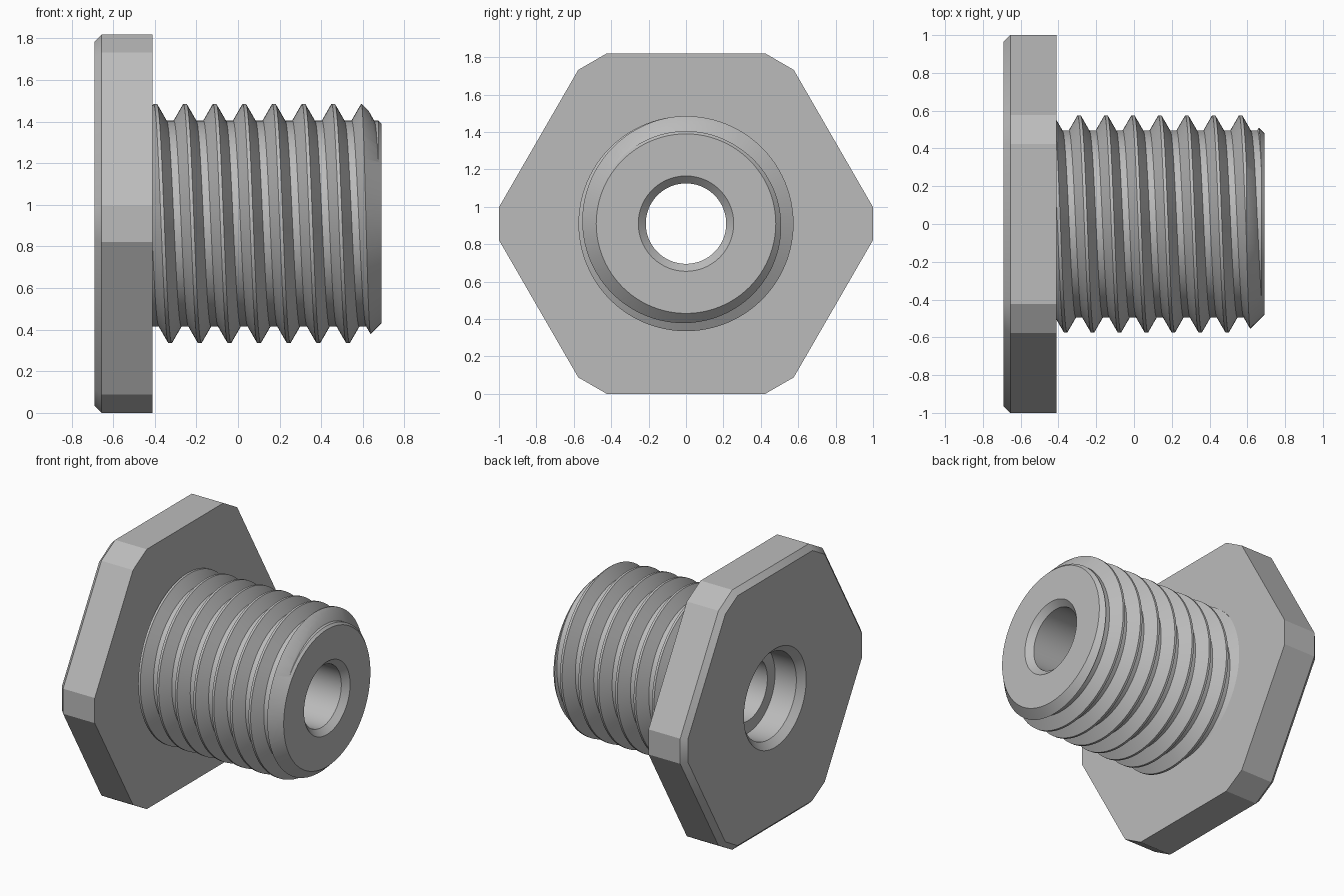
import bpy, bmesh, math
from mathutils import Vector

cube = bpy.data.objects.get("Cube")
if cube:
    bpy.data.objects.remove(cube, do_unlink=True)

AXIS_Z = 0.91
BACK, SEAT, TIP = -0.69, -0.41, 0.69
ROOT, CREST, PITCH = 0.495, 0.575, 0.1425
STEPS = 96

steel = bpy.data.materials.new("plain grey steel")
steel.use_nodes = True
steel.diffuse_color = (0.5, 0.5, 0.5, 1)
steel.node_tree.nodes["Principled BSDF"].inputs["Base Color"].default_value = (0.5, 0.5, 0.5, 1)


def polar(x, r, a):
    return Vector((x, r * math.cos(a), AXIS_Z + r * math.sin(a)))


def finish(bm, name):
    bmesh.ops.recalc_face_normals(bm, faces=bm.faces)
    mesh = bpy.data.meshes.new(name)
    bm.to_mesh(mesh)
    bm.free()
    mesh.materials.append(steel)
    obj = bpy.data.objects.new(name, mesh)
    bpy.context.collection.objects.link(obj)
    return obj


def loft(rings, name):
    """Solid through a row of rings, capped at both ends."""
    bm = bmesh.new()
    loops = [[bm.verts.new(p) for p in ring] for ring in rings]
    for a, b in zip(loops, loops[1:]):
        for i in range(len(a)):
            j = (i + 1) % len(a)
            bm.faces.new((a[i], a[j], b[j], b[i]))
    bm.faces.new(loops[0])
    bm.faces.new(loops[-1])
    return finish(bm, name)


def lathe(profile, name):
    angles = [math.tau * i / STEPS for i in range(STEPS)]
    return loft([[polar(x, r, a) for a in angles] for x, r in profile], name)


def apply_booleans(obj, cuts):
    for cutter, operation in cuts:
        mod = obj.modifiers.new("cut", 'BOOLEAN')
        mod.operation, mod.object, mod.solver = operation, cutter, 'EXACT'
    graph = bpy.context.evaluated_depsgraph_get()
    mesh = bpy.data.meshes.new_from_object(obj.evaluated_get(graph))
    obj.modifiers.clear()
    obj.data = mesh


# Hexagonal flange with clipped corners and a chamfered outer face
def flange_ring(x, inset):
    flat, corner = 0.91 - inset, 1.0 - inset
    points = []
    for i in range(12):
        # intersection of neighbouring flat and corner sides
        a, b = math.radians(30 * i), math.radians(30 * i + 30)
        da, db = (corner, flat) if i % 2 == 0 else (flat, corner)
        s = math.sin(b - a)
        y = (da * math.sin(b) - db * math.sin(a)) / s
        z = (db * math.cos(a) - da * math.cos(b)) / s
        points.append(Vector((x, y, AXIS_Z + z)))
    return points


flange = loft([flange_ring(BACK, 0.035), flange_ring(BACK + 0.035, 0),
               flange_ring(SEAT, 0)], "hex_flange")

# Helical thread: one tooth profile repeated along a screw surface
tooth = [(-0.054, ROOT), (-0.008, CREST), (0.008, CREST), (0.054, ROOT)]
turns = 13
bm = bmesh.new()
columns = []
for i in range(STEPS):
    a = math.tau * i / STEPS
    start = 0.03 + PITCH * (i / STEPS - 0.25) - 6 * PITCH
    columns.append([bm.verts.new(polar(start + t * PITCH + dx, r, a))
                    for t in range(turns) for dx, r in tooth])
for i in range(STEPS):
    here, nxt = columns[i], columns[(i + 1) % STEPS]
    shift = len(tooth) if i == STEPS - 1 else 0
    for k in range(len(here) - 1 - shift):
        bm.faces.new((here[k], here[k + 1], nxt[k + 1 + shift], nxt[k + shift]))
for x, side in ((SEAT - 0.07, -1), (TIP + 0.02, 1)):
    geom = bm.verts[:] + bm.edges[:] + bm.faces[:]
    bmesh.ops.bisect_plane(bm, geom=geom, plane_co=(x, 0, 0),
                           plane_no=(side, 0, 0), clear_outer=True)
bmesh.ops.holes_fill(bm, edges=[e for e in bm.edges if e.is_boundary])
shank = finish(bm, "threaded_shank")

# Envelope that chamfers the tip, and the stepped bore
envelope = lathe([(-0.6, 0.7), (TIP - 0.22, 0.7), (TIP, 0.48)], "tip_envelope")
bore = lathe([(BACK - 0.05, 0.395), (BACK + 0.045, 0.30), (BACK + 0.21, 0.30),
              (BACK + 0.21, 0.215), (TIP - 0.04, 0.215), (TIP + 0.05, 0.305)],
             "bore_cutter")
apply_booleans(shank, [(envelope, 'INTERSECT'), (bore, 'DIFFERENCE')])
apply_booleans(flange, [(bore, 'DIFFERENCE')])
for helper in (envelope, bore):
    bpy.data.objects.remove(helper, do_unlink=True)

# Smooth round walls, crisp edges
bpy.ops.object.select_all(action='DESELECT')
for obj in (flange, shank):
    obj.select_set(True)
bpy.context.view_layer.objects.active = shank
bpy.ops.object.shade_smooth_by_angle(angle=math.radians(25))
